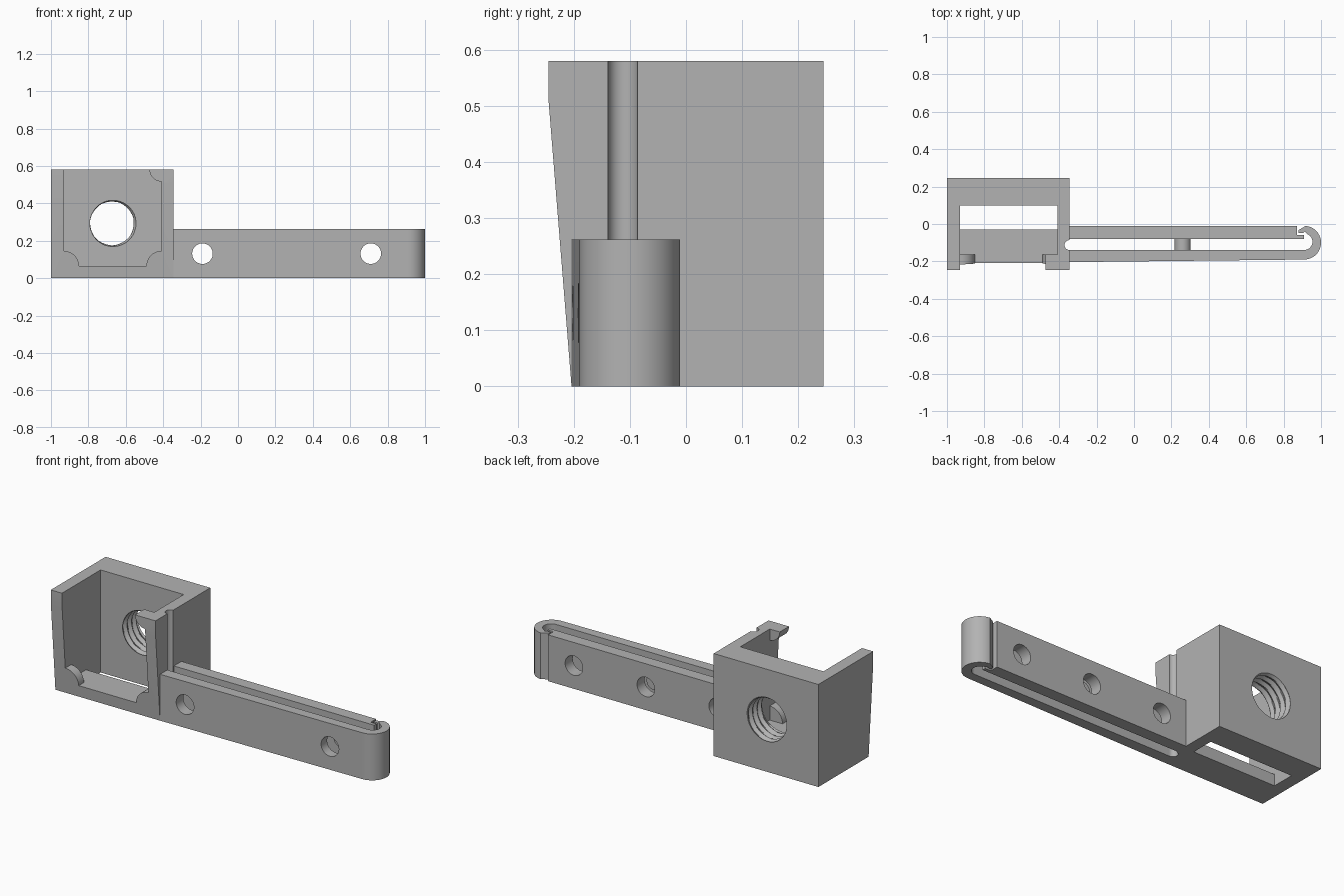
import bpy, bmesh, math
from mathutils import Vector

cube = bpy.data.objects.get("Cube")
if cube:
    bpy.data.objects.remove(cube, do_unlink=True)

grey = bpy.data.materials.new("plain grey")
grey.use_nodes = True
COLOUR = (0.45, 0.45, 0.45, 1)
grey.diffuse_color = COLOUR
grey.node_tree.nodes["Principled BSDF"].inputs["Base Color"].default_value = COLOUR


def finish(name, bm):
    bmesh.ops.recalc_face_normals(bm, faces=bm.faces)
    mesh = bpy.data.meshes.new(name)
    bm.to_mesh(mesh)
    bm.free()
    mesh.materials.append(grey)
    ob = bpy.data.objects.new(name, mesh)
    bpy.context.collection.objects.link(ob)
    return ob


def prism(name, points, axis, lo, hi):
    """Extrude a flat outline along x (yz outline), y (xz) or z (xy)."""
    place = {"x": lambda a, b: (lo, a, b), "y": lambda a, b: (a, lo, b),
             "z": lambda a, b: (a, b, lo)}[axis]
    bm = bmesh.new()
    face = bm.faces.new([bm.verts.new(place(*p)) for p in points])
    out = bmesh.ops.extrude_face_region(bm, geom=[face])
    move = Vector([hi - lo if axis == a else 0 for a in "xyz"])
    bmesh.ops.translate(bm, vec=move, verts=[v for v in out["geom"] if isinstance(v, bmesh.types.BMVert)])
    return finish(name, bm)


def arc(cx, cy, r, start, end, n=16):
    angles = [math.radians(start + (end - start) * i / n) for i in range(n + 1)]
    return [(cx + r * math.cos(a), cy + r * math.sin(a)) for a in angles]


def rect(x0, y0, x1, y1):
    return [(x0, y0), (x1, y0), (x1, y1), (x0, y1)]


def boolean(target, other, mode="DIFFERENCE"):
    mod = target.modifiers.new(mode.lower(), "BOOLEAN")
    mod.operation, mod.solver, mod.object = mode, "EXACT", other
    bpy.context.view_layer.objects.active = target
    bpy.ops.object.modifier_apply(modifier=mod.name)
    bpy.data.objects.remove(other, do_unlink=True)


def rod(name, x, z, r, y0, y1):
    return prism(name, arc(x, z, r, 0, 360, 40)[:-1], "y", y0, y1)


def thread(name, x, z, r, depth, pitch, y0, y1, rows=32, segs=48):
    """Helically ridged cylinder along y."""
    bm = bmesh.new()
    rings = []
    for j in range(rows + 1):
        y = y0 + (y1 - y0) * j / rows
        ring = []
        for i in range(segs):
            phase = (y / pitch + i / segs) % 1
            rad = r + depth * (1 - abs(2 * phase - 1))
            a = math.tau * i / segs
            ring.append(bm.verts.new((x + rad * math.cos(a), y, z + rad * math.sin(a))))
        rings.append(ring)
    for a, b in zip(rings, rings[1:]):
        for i in range(segs):
            k = (i + 1) % segs
            bm.faces.new((a[i], a[k], b[k], b[i]))
    bm.faces.new(rings[0])
    bm.faces.new(rings[-1])
    return finish(name, bm)


# Housing: sloped-front block, hollowed out, with slot in the floor
LEFT, RIGHT, TOP, FLOOR = -0.93, -0.41, 0.58, 0.065
side = [(-0.204, 0), (0.245, 0), (0.245, TOP), (-0.245, TOP), (-0.245, 0.51)]
housing = prism("housing", side, "x", -1, -0.345)

# Front opening leaves rounded retaining tabs in three corners
opening = (arc(LEFT, FLOOR, 0.08, 90, 0, 10) + arc(RIGHT, FLOOR, 0.08, 180, 90, 10)
           + arc(RIGHT, TOP, 0.063, 270, 180, 10)
           + [(RIGHT - 0.063, 0.7), (LEFT, 0.7)])
boolean(housing, prism("opening_cutter", opening, "y", -0.4, -0.12))
boolean(housing, prism("pocket_cutter", rect(LEFT, FLOOR, RIGHT, 0.7), "y", -0.163, 0.10))
boolean(housing, prism("floor_slot_cutter", rect(LEFT, -0.03, RIGHT, 0.10), "z", -0.1, 0.2))
boolean(housing, thread("thread_cutter", -0.674, 0.293, 0.116, 0.015, 0.04, 0.08, 0.265))

# Rounded groove down the outer wall, in line with the arm slot
groove = arc(-0.345, -0.1125, 0.0265, 90, 270, 14) + [(-0.3, -0.139), (-0.3, -0.086)]
boolean(housing, prism("groove_cutter", groove, "z", -0.1, 0.7))

# Arm: front bar curling into the hook, and back bar with a catch ledge
ARM = 0.262
front = ([(-0.36, -0.204), (0.91, -0.19)] + arc(0.91, -0.1, 0.09, -90, 85, 28)
         + [(0.88, -0.032), (0.88, -0.047), (0.905, -0.047), (0.912, -0.04)]
         + arc(0.91, -0.095, 0.044, 65, -90, 20) + [(-0.36, -0.139)])
front_bar = prism("front_bar", front, "z", 0, ARM)
back = [(-0.36, -0.08), (0.908, -0.08), (0.908, -0.06), (0.872, -0.06),
        (0.872, -0.012), (-0.36, -0.012)]
back_bar = prism("back_bar", back, "z", 0, ARM)

# Screw holes; the middle one only opens at the back
for x in (-0.19, 0.71):
    boolean(front_bar, rod("hole_cutter", x, 0.131, 0.055, -0.3, -0.11))
for x in (-0.19, 0.26, 0.71):
    boolean(back_bar, rod("hole_cutter", x, 0.131, 0.055, -0.11, 0.1))

# Locating pin between the bars
pin = rod("locating_pin", 0.26, 0.131, 0.043, -0.16, -0.08)

for ob in (housing, front_bar, back_bar, pin):
    bpy.ops.object.select_all(action="DESELECT")
    ob.select_set(True)
    bpy.context.view_layer.objects.active = ob
    bpy.ops.object.shade_smooth_by_angle(angle=math.radians(30))
